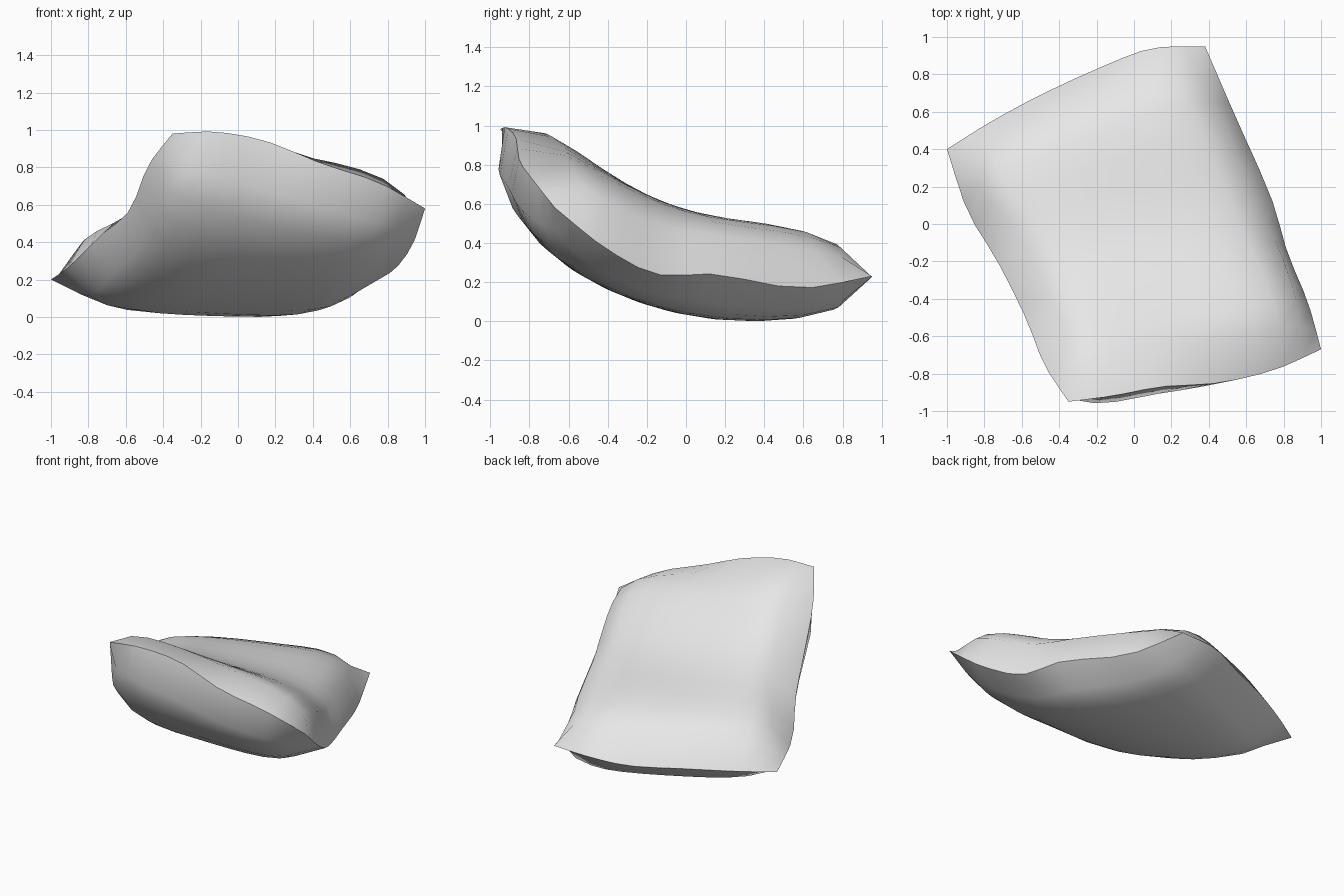
import bpy, bmesh, math
from mathutils import Vector

if "Cube" in bpy.data.objects:
    bpy.data.objects.remove(bpy.data.objects["Cube"], do_unlink=True)

SEGMENTS = 12           # grid divisions along each side
HALF_THICKNESS = 0.262  # stuffing depth on each side of the seam

# Seam curves of the cushion, corner to corner
FRONT_SEAM = [(-.35, -.95, .98), (-.12, -.92, .99), (.15, -.87, .94),
              (.45, -.85, .82), (.75, -.78, .72), (1, -.67, .58)]
BACK_SEAM = [(-1, .4, .2), (-.76, .55, .2), (-.48, .7, .2),
             (-.15, .85, .19), (.1, .94, .22), (.38, .95, .23)]
RIGHT_SEAM = [(-.35, -.95, .98), (-.48, -.75, .81), (-.58, -.5, .57),
              (-.73, -.2, .44), (-.89, .07, .28), (-1, .4, .2)]
LEFT_SEAM = [(1, -.67, .58), (.93, -.42, .38), (.82, -.15, .24),
             (.73, .15, .24), (.54, .58, .17), (.38, .95, .23)]


def along(points, t):
    """Smooth point on a seam, t running from 0 to 1."""
    pts = [Vector(p) for p in points]
    pts = [2 * pts[0] - pts[1]] + pts + [2 * pts[-1] - pts[-2]]
    spans = len(points) - 1
    i = max(0, min(int(t * spans), spans - 1))
    f = t * spans - i
    a, b, c, d = pts[i:i + 4]
    return (b + (c - a) * f / 2 + (a * 2 - b * 5 + c * 4 - d) * f ** 2 / 2
            + (b * 3 - a - c * 3 + d) * f ** 3 / 2)


def fullness(u, v):
    """Zero on the seams, one in the middle."""
    return (1 - (2 * u - 1) ** 4) * (1 - (2 * v - 1) ** 4)


def middle_surface(u, v):
    """Surface between the seams that settles into an even bend inside."""
    across = along(RIGHT_SEAM, v).lerp(along(LEFT_SEAM, v), u)
    lengthwise = along(FRONT_SEAM, u).lerp(along(BACK_SEAM, u), v)
    front = Vector(FRONT_SEAM[0]).lerp(Vector(FRONT_SEAM[-1]), u)
    back = Vector(BACK_SEAM[0]).lerp(Vector(BACK_SEAM[-1]), u)
    point = across + lengthwise - front.lerp(back, v)
    bend = 0.25 + 0.236 * max(0.55 - point.y, 0) ** 2.6
    point.z += (bend - point.z) * fullness(u, v)
    return point


def cushion_point(u, v, side):
    """Middle surface pushed out by the stuffing, flat at the seams."""
    step = 0.02
    du = middle_surface(u + step, v) - middle_surface(u - step, v)
    dv = middle_surface(u, v + step) - middle_surface(u, v - step)
    puff = HALF_THICKNESS * max(fullness(u, v), 0) ** 0.62
    return middle_surface(u, v) + du.cross(dv).normalized() * puff * side


# Two puffed faces joined along the seam
rows = [i / SEGMENTS for i in range(SEGMENTS + 1)]
bm = bmesh.new()
for side in (1, -1):
    grid = [[bm.verts.new(cushion_point(u, v, side)) for u in rows] for v in rows]
    for j in range(SEGMENTS):
        for i in range(SEGMENTS):
            quad = [grid[j][i], grid[j][i + 1], grid[j + 1][i + 1], grid[j + 1][i]]
            bm.faces.new(quad[::side])
bmesh.ops.remove_doubles(bm, verts=bm.verts, dist=0.0005)
bmesh.ops.recalc_face_normals(bm, faces=bm.faces)

mesh = bpy.data.meshes.new("cushion")
bm.to_mesh(mesh)
bm.free()
cushion = bpy.data.objects.new("cushion", mesh)
bpy.context.collection.objects.link(cushion)

# Plain fabric
fabric = bpy.data.materials.new("light_grey_fabric")
fabric.use_nodes = True
colour = (0.8, 0.8, 0.8, 1)
fabric.diffuse_color = colour
fabric.node_tree.nodes["Principled BSDF"].inputs["Base Color"].default_value = colour
mesh.materials.append(fabric)

# Smooth stuffing with a crisp seam
bpy.ops.object.select_all(action="DESELECT")
cushion.select_set(True)
bpy.context.view_layer.objects.active = cushion
bpy.ops.object.shade_smooth_by_angle(angle=math.radians(60))
